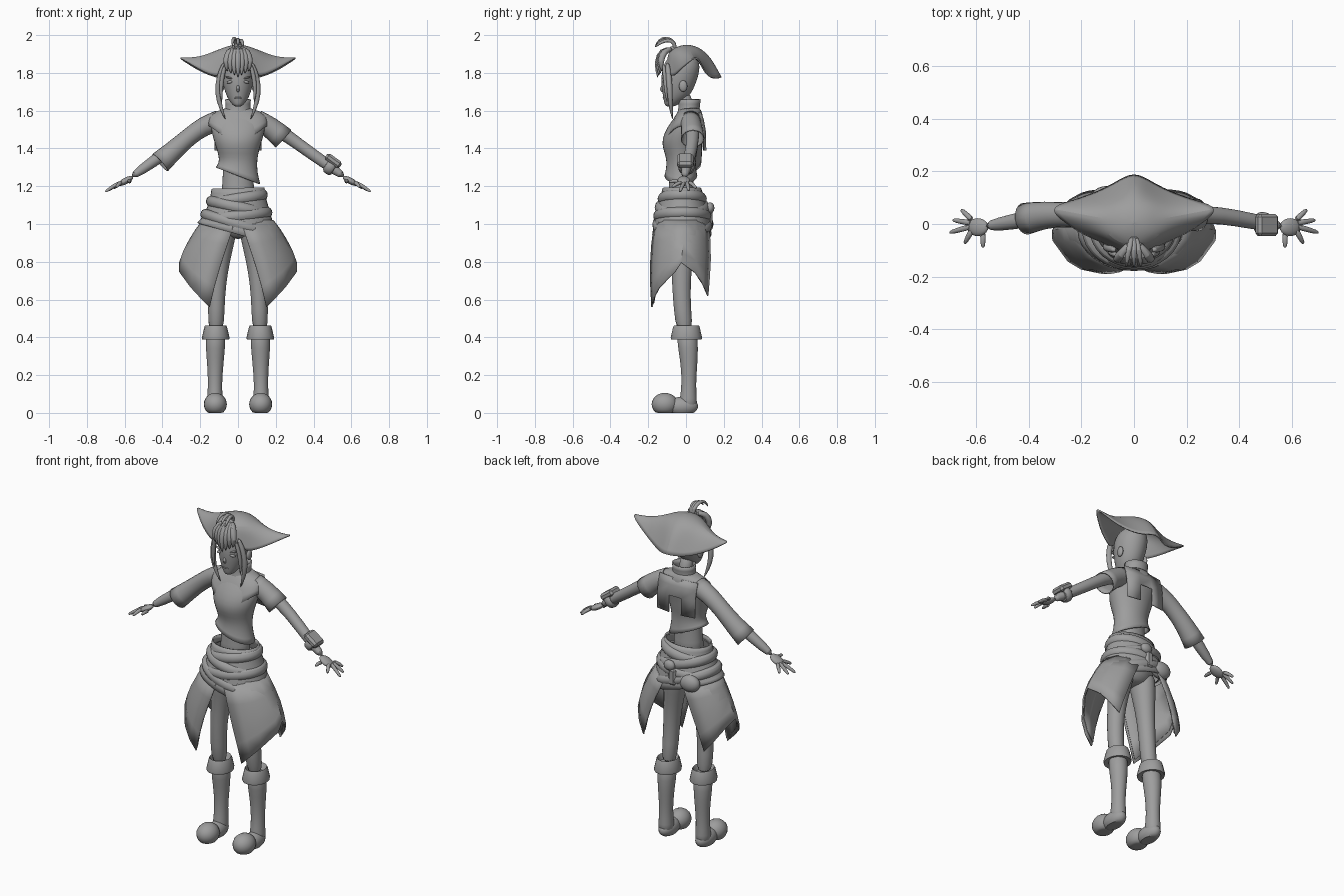
import bpy, bmesh, math
from mathutils import Vector, Matrix

if "Cube" in bpy.data.objects:
    bpy.data.objects.remove(bpy.data.objects["Cube"])

grey = bpy.data.materials.new("plain grey")
grey.use_nodes = True
grey.diffuse_color = (0.34, 0.34, 0.34, 1)
grey.node_tree.nodes["Principled BSDF"].inputs["Base Color"].default_value = (0.34, 0.34, 0.34, 1)


def finish(name, bm, smooth=0, thick=0.0, angle=45):
    bmesh.ops.recalc_face_normals(bm, faces=bm.faces[:])
    mesh = bpy.data.meshes.new(name)
    bm.to_mesh(mesh)
    bm.free()
    obj = bpy.data.objects.new(name, mesh)
    bpy.context.collection.objects.link(obj)
    mesh.materials.append(grey)
    if smooth:
        obj.modifiers.new("round", 'SUBSURF').levels = smooth
        obj.modifiers["round"].render_levels = smooth
    if thick:
        mod = obj.modifiers.new("cloth", 'SOLIDIFY')
        mod.thickness, mod.offset = thick, 0
    bpy.ops.object.select_all(action='DESELECT')
    obj.select_set(True)
    bpy.context.view_layer.objects.active = obj
    bpy.ops.object.shade_smooth_by_angle(angle=math.radians(angle))
    return obj


def loft(name, rings, caps=True, closed=True, smooth=1, thick=0.0):
    bm = bmesh.new()
    rows = [[bm.verts.new(p) for p in ring] for ring in rings]
    n = len(rows[0])
    for a, b in zip(rows, rows[1:]):
        for i in range(n if closed else n - 1):
            j = (i + 1) % n
            bm.faces.new((a[i], a[j], b[j], b[i]))
    if caps:
        bm.faces.new(rows[0])
        bm.faces.new(rows[-1])
    return finish(name, bm, smooth, thick)


def ring(z, cx, cy, rx, ry, tilt=0, vee=0, n=16):
    """Level ellipse, optionally tilted sideways or dipping to a point at the front."""
    pts = []
    for i in range(n):
        a = math.tau * i / n
        x, y = rx * math.cos(a), ry * math.sin(a)
        dip = vee * max(0, -math.sin(a)) ** 3
        pts.append(Vector((cx + x, cy + y, z + tilt * x - dip)))
    return pts


def tube(name, path, radii, ref=(0, 1, 0), caps=True, n=10, thick=0.0):
    path = [Vector(p) for p in path]
    rings = []
    for i, p in enumerate(path):
        d = (path[min(i + 1, len(path) - 1)] - path[max(i - 1, 0)]).normalized()
        u = d.cross(Vector(ref)).normalized()
        v = d.cross(u)
        rings.append([p + radii[i] * (u * math.cos(math.tau * k / n) + v * math.sin(math.tau * k / n))
                      for k in range(n)])
    return loft(name, rings, caps, thick=thick)


def ball(name, loc, scale, turn=0, floor=False):
    bm = bmesh.new()
    bmesh.ops.create_uvsphere(bm, u_segments=20, v_segments=12, radius=1)
    bm.transform(Matrix.Translation(loc) @ Matrix.Rotation(turn, 4, 'Y') @ Matrix.Diagonal((*scale, 1)))
    if floor:
        for v in bm.verts:
            v.co.z = max(v.co.z, 0)
    return finish(name, bm)


def box(name, loc, size, turn=0):
    bm = bmesh.new()
    bmesh.ops.create_cube(bm, size=1)
    bm.transform(Matrix.Translation(loc) @ Matrix.Rotation(turn, 4, 'Y') @ Matrix.Diagonal((*size, 1)))
    bmesh.ops.bevel(bm, geom=bm.edges[:], offset=0.012, segments=1, affect='EDGES')
    return finish(name, bm, angle=25)


# Head and face
loft("head", [ring(z, 0, cy, rx, ry) for z, cy, rx, ry in (
    (1.62, -.085, .02, .025), (1.645, -.07, .042, .047), (1.68, -.05, .064, .074), (1.74, -.04, .082, .093),
    (1.80, -.03, .09, .102), (1.86, -.02, .082, .097), (1.9, -.02, .04, .05))], smooth=2)
tube("nose", [(0, -.118, 1.74), (0, -.133, 1.712), (0, -.12, 1.698)], [.007, .011, .006], (1, 0, 0))
ball("mouth", (0, -.116, 1.668), (.02, .008, .005))
loft("neck", [ring(1.55, 0, .02, .045, .045), ring(1.66, 0, -.005, .036, .038), ring(1.7, 0, -.02, .036, .038)])
loft("collar", [ring(1.58, 0, .015, .075, .06), ring(1.61, 0, .015, .06, .052),
                ring(1.66, 0, .02, .066, .056)], caps=False, thick=.008)

# Hat: crown rings blending into an upswept three-point brim
half_rim = [(0, -.105, 1.86), (.08, -.09, 1.8), (.115, -.07, 1.775), (.2, -.035, 1.815), (.265, .01, 1.855),
            (.33, .06, 1.895), (.24, .085, 1.83), (.15, .115, 1.785), (.07, .155, 1.765), (0, .2, 1.78)]
rim = [Vector(p) for p in half_rim] + [Vector((-x, y, z)) for x, y, z in half_rim[-2:0:-1]]


def crown(z, rx, ry):
    return [Vector((rx * math.sin(math.tau * i / 18), .005 - ry * math.cos(math.tau * i / 18), z)) for i in range(18)]


upper = crown(1.915, .115, .09)
brim = [a.lerp(b, .5) + Vector((0, 0, .02 - .2 * abs(b.x) * .65)) for a, b in zip(upper, rim)]
loft("hat", [[Vector((0, .005, 1.945))] * 18, crown(1.941, .05, .04), upper, brim, rim],
     caps=False, smooth=2, thick=.008)

# Hair: fringe, topknot and side locks
for i in range(-3, 4):
    k = abs(i)
    tube(f"fringe_{i + 4}", [(.005 * i, -.07, 1.925), (.016 * i, -.128 + .003 * k, 1.92),
                             (.023 * i, -.155 + .006 * k, 1.855), (.018 * i, -.15 + .008 * k, 1.77 + .012 * k)],
         [.012, .021, .02, .002])
for i, x in enumerate((-.02, 0, .018)):
    tube(f"topknot_{i + 1}", [(0, -.06, 1.9), (x * .5, -.055, 1.96), (x, -.1, 1.99 - .006 * i),
                              (x * 1.4, -.145, 1.975 - .01 * i), (x * 1.5, -.165, 1.935)],
         [.012, .012, .011, .009, .002], (1, 0, 0))
ball("topknot_tie", (0, -.07, 1.925), (.02, .02, .016))

for s, side in ((1, "left"), (-1, "right")):
    ball(side + "_eye", (s * .04, -.112, 1.752), (.02, .012, .008), s * .2)
    ball(side + "_brow", (s * .042, -.113, 1.773), (.025, .011, .005), -s * .25)
    ball(side + "_ear", (s * .085, -.015, 1.73), (.012, .022, .03))
    tube(side + "_front_lock", [(s * .07, -.1, 1.86), (s * .1, -.09, 1.78), (s * .11, -.085, 1.69),
                                (s * .09, -.08, 1.61), (s * .065, -.07, 1.55)], [.012, .017, .016, .011, .001])
    tube(side + "_cheek_lock", [(s * .065, -.12, 1.85), (s * .085, -.11, 1.78), (s * .092, -.105, 1.7),
                                (s * .085, -.1, 1.64)], [.01, .013, .011, .001])

    # Arms and hands
    tube(side + "_arm", [(s * .11, .025, 1.545), (s * .2, .035, 1.51), (s * .33, .035, 1.415),
                         (s * .45, .01, 1.33), (s * .57, -.01, 1.245)], [.05, .04, .033, .034, .022])
    ball(side + "_palm", (s * .595, -.012, 1.228), (.045, .034, .017), s * .5)
    for j, (x, y) in enumerate(((.575, -.09), (.645, -.075), (.703, -.033), (.69, .015), (.658, .055))):
        a = Vector((s * (.575 if j == 0 else .615), -.03 + .011 * j, 1.222))
        b = Vector((s * x, y, 1.205 - .42 * (x - .62)))
        tube(f"{side}_finger_{j + 1}", [a, a.lerp(b, .5) + Vector((0, 0, .006)), a.lerp(b, .9), b],
             [.013, .011, .009, .004], (0, 0, 1), n=8)

    # Legs, boots and feet
    loft(side + "_leg", [ring(z, s * x, y, rx, ry) for z, x, y, rx, ry in (
        (1.02, .07, -.02, .07, .085), (.93, .078, -.02, .068, .078), (.8, .097, -.022, .054, .056),
        (.68, .11, -.025, .047, .05), (.55, .115, -.02, .044, .046), (.42, .117, -.005, .043, .046))])
    loft(side + "_boot", [ring(z, s * x, y, rx, ry) for z, x, y, rx, ry in (
        (.44, .117, .002, .055, .058), (.34, .12, .012, .052, .054), (.25, .12, .016, .043, .044),
        (.15, .122, .015, .037, .038), (.07, .122, .012, .042, .046), (.02, .122, .01, .045, .052))])
    loft(side + "_boot_cuff", [ring(z, s * .118, .002, rx, ry) for z, rx, ry in (
        (.43, .045, .045), (.463, .056, .066), (.455, .06, .07), (.4, .073, .083), (.388, .071, .081),
        (.395, .05, .05))], smooth=0)
    ball(side + "_toe", (s * .12, -.112, .046), (.061, .07, .06), floor=True)
    ball(side + "_sole", (s * .122, -.02, .035), (.047, .084, .05), floor=True)

    # Split skirt flap: front tip, raised outer corner, back tip
    hem = [Vector((s * x, y, z)) for x, y, z in (
        (.15, -.18, .56), (.2, -.17, .61), (.25, -.14, .665), (.308, -.06, .745), (.308, -.025, .795),
        (.28, .05, .74), (.245, .09, .68), (.2, .115, .62))]
    top = []
    for i in range(len(hem)):
        a = math.radians(-84 + 158 * i / (len(hem) - 1))
        top.append(Vector((s * .192 * math.cos(a), -.022 + .145 * math.sin(a), 1.0)))
    rows = []
    for t in (0, .25, .5, .75, 1):
        row = [a.lerp(b, t) for a, b in zip(top, hem)]
        for p in row:
            out = Vector((p.x, p.y + .02, 0)).normalized()
            p += out * .016 * math.sin(math.pi * t)
        rows.append(row)
    loft(side + "_skirt_flap", rows, caps=False, closed=False, smooth=0, thick=.008)
    # Raised lining of each flap
    inner = [[rows[r][c].lerp(Vector((s * .12, -.02, rows[r][c].z)), .06) + Vector((0, 0, .02))
              for c in range(len(hem))] for r in range(5)]
    loft(side + "_skirt_lining", inner, caps=False, closed=False, smooth=0, thick=.004)

# Torso and shirt
loft("belly", [ring(z, 0, -.025, rx, ry) for z, rx, ry in (
    (1.1, .1, .08), (1.2, .085, .066), (1.28, .08, .062), (1.36, .09, .066))])
loft("shirt", [ring(z, 0, cy, rx, ry, tilt) for z, cy, rx, ry, tilt in (
    (1.255, -.027, .118, .086, -.38), (1.3, -.026, .1, .076, -.25), (1.35, -.026, .1, .076, -.06),
    (1.4, -.03, .113, .092, 0), (1.45, -.03, .13, .097, 0), (1.51, -.01, .145, .09, 0),
    (1.56, .01, .15, .072, 0), (1.59, .018, .11, .058, 0), (1.605, .02, .06, .048, 0))],
     caps=False, thick=.006)
loft("shoulder_cape", [ring(z, 0, cy, rx, ry, 0, vee) for z, cy, rx, ry, vee in (
    (1.52, -.01, .158, .1, .085), (1.57, .005, .163, .084, .035), (1.595, .018, .115, .064, .01),
    (1.612, .02, .06, .05, 0))], caps=False, thick=.006)
tube("left_short_sleeve", [(.1, .022, 1.55), (.17, .03, 1.515), (.24, .035, 1.452)], [.055, .055, .064],
     caps=False, thick=.006)
tube("right_long_sleeve", [(-.1, .022, 1.548), (-.18, .033, 1.52), (-.26, .036, 1.462), (-.34, .035, 1.39),
                           (-.412, .02, 1.325)], [.055, .051, .046, .052, .062], caps=False, thick=.006)

# Notched flap hanging down the back
bm = bmesh.new()
grid = [[bm.verts.new((x, y - .9 * x * x, z)) for x in (-.125, -.04, .04, .125)]
        for z, y in ((1.59, .08), (1.55, .093), (1.49, .104), (1.39, .106))]
for r in range(3):
    for c in range(3):
        if (r, c) != (2, 1):
            bm.faces.new((grid[r][c], grid[r][c + 1], grid[r + 1][c + 1], grid[r + 1][c]))
finish("back_flap", bm, thick=.006)

# Hip wrap and sash
loft("hip_wrap", [ring(z, 0, cy, rx, ry, tilt) for z, cy, rx, ry, tilt in (
    (1.19, -.022, .14, .1, .03), (1.14, -.02, .145, .115, 0), (1.06, -.02, .172, .14, 0),
    (1.0, -.02, .195, .15, -.15), (.945, -.022, .218, .157, -.28))], caps=False, thick=.008)
loft("hips", [ring(1.15, 0, -.02, .1, .08), ring(1.03, 0, -.02, .15, .115), ring(.95, 0, -.02, .11, .085),
              ring(.92, 0, -.02, .04, .05)])
for i, (z, rx, ry, tilt) in enumerate(((1.135, .15, .122, .14), (1.09, .162, .138, -.2), (1.045, .175, .146, .1),
                                       (1.0, .192, .151, -.28))):
    loft(f"sash_fold_{i + 1}", [ring(z + dz, 0, -.02, rx + dr, ry + dr, tilt) for dz, dr in (
        (.03, -.018), (.022, .002), (0, .012), (-.022, .006), (-.03, -.01))], caps=False, thick=.004)
ball("sash_knot", (.02, .128, 1.085), (.035, .022, .03))
box("sash_tail", (.0, .128, 1.02), (.05, .025, .1))
ball("hip_pouch", (-.1, .105, 1.0), (.062, .04, .05))

# Wrist device
slope = math.radians(36)
tube("wrist_band", [(.465, .005, 1.32), (.49, .002, 1.302), (.515, -.001, 1.284)], [.043, .047, .043], n=12)
box("wrist_device", (.505, -.004, 1.335), (.095, .085, .04), slope)
